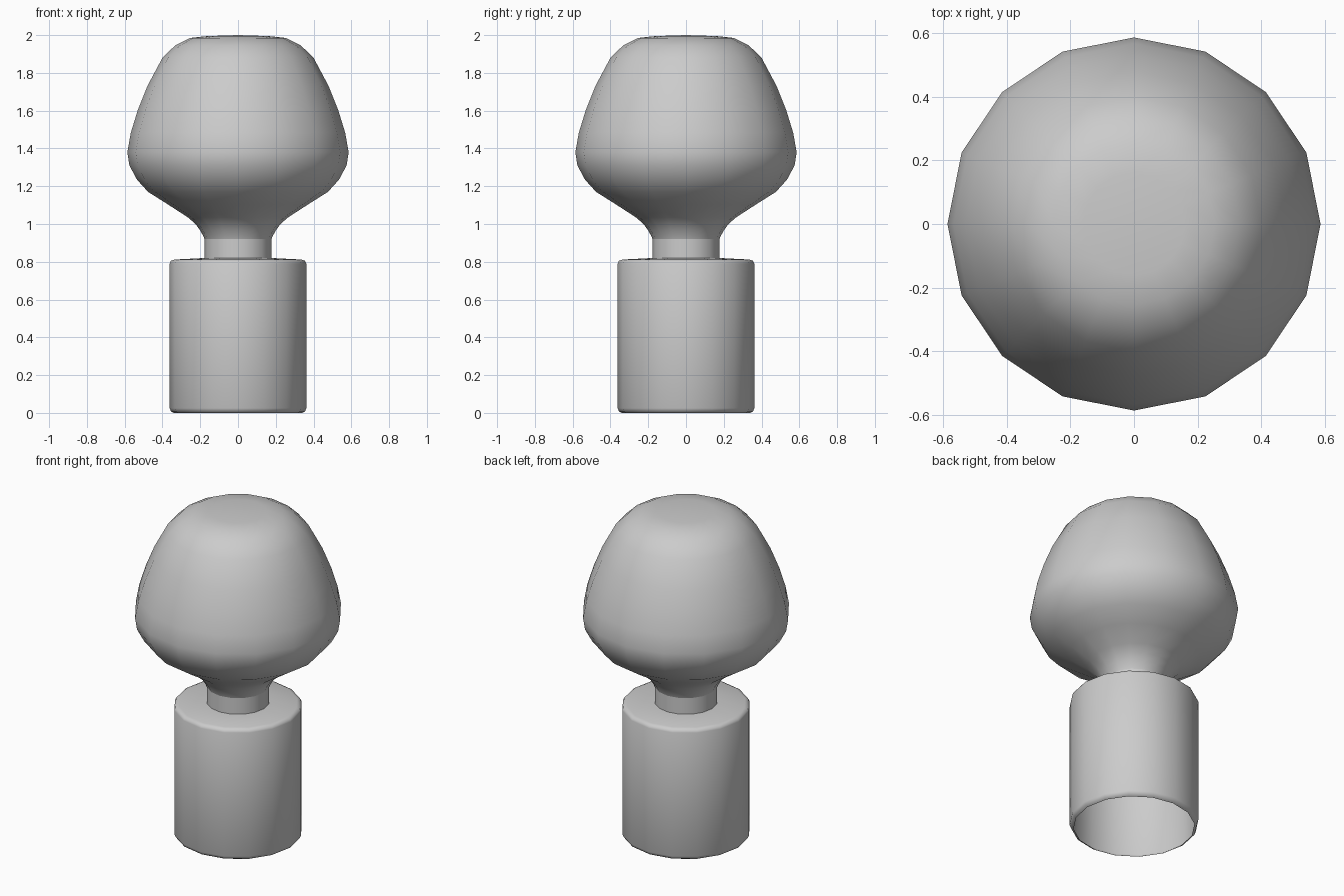
import bpy, bmesh
from math import cos, sin, pi, radians

if "Cube" in bpy.data.objects:
    bpy.data.objects.remove(bpy.data.objects["Cube"])

SIDES = 16


def lathe(name, profile, angle=40):
    """Revolve (radius, z) points about z; radius 0 closes to a pole."""
    bm = bmesh.new()
    rings = []
    for r, z in profile:
        if r == 0:
            rings.append([bm.verts.new((0, 0, z))] * SIDES)
        else:
            rings.append([bm.verts.new((r * cos(2 * pi * i / SIDES),
                                        r * sin(2 * pi * i / SIDES), z))
                          for i in range(SIDES)])
    for a, b in zip(rings, rings[1:]):
        for i in range(SIDES):
            j = (i + 1) % SIDES
            bm.faces.new(list(dict.fromkeys((a[i], a[j], b[j], b[i]))))
    mesh = bpy.data.meshes.new(name)
    bm.to_mesh(mesh)
    bm.free()
    ob = bpy.data.objects.new(name, mesh)
    bpy.context.collection.objects.link(ob)
    bpy.ops.object.select_all(action='DESELECT')
    ob.select_set(True)
    bpy.context.view_layer.objects.active = ob
    bpy.ops.object.shade_smooth_by_angle(angle=radians(angle))
    return ob


# Cylindrical base, softened rims, open underneath
lathe("base", [(0.34, 0), (0.355, 0.008), (0.362, 0.025), (0.362, 0.79),
               (0.355, 0.805), (0.335, 0.812), (0.177, 0.82)], 60)

# Short straight neck
lathe("neck", [(0.177, 0.82), (0.177, 0.92)])

# Rounded head, flaring out of the neck to a nearly flat top
lathe("head", [(0.177, 0.92), (0.183, 0.935), (0.20, 0.965), (0.225, 1.0),
               (0.265, 1.035), (0.37, 1.103), (0.476, 1.17), (0.535, 1.235),
               (0.575, 1.31), (0.586, 1.38), (0.567, 1.485), (0.53, 1.605),
               (0.48, 1.73), (0.40, 1.88), (0.333, 1.945), (0.254, 1.985),
               (0.16, 1.995), (0, 2.0)], 60)
